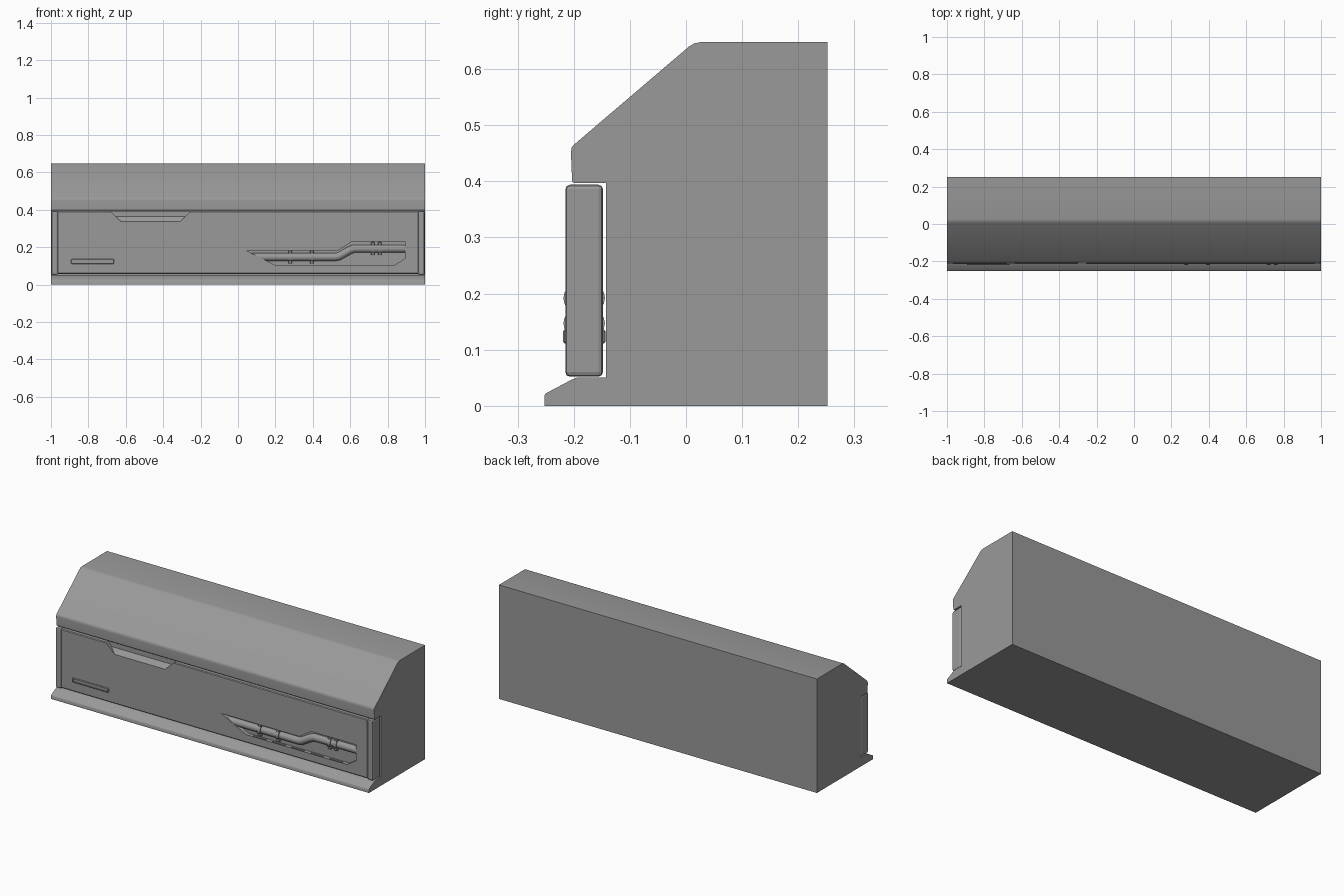
import bpy, bmesh, math
from mathutils import Vector

if "Cube" in bpy.data.objects:
    bpy.data.objects.remove(bpy.data.objects["Cube"])

CY = -0.1815          # mid-plane of the front panel
HALF = 0.032          # half thickness of the panel

# Dark grey paint used on every part
paint = bpy.data.materials.new("dark_grey")
paint.diffuse_color = (0.32, 0.32, 0.32, 1)
paint.use_nodes = True
paint.node_tree.nodes["Principled BSDF"].inputs["Base Color"].default_value = paint.diffuse_color


def finish(name, bm, bevel=0, segs=2):
    bmesh.ops.recalc_face_normals(bm, faces=bm.faces)
    me = bpy.data.meshes.new(name)
    bm.to_mesh(me)
    bm.free()
    me.materials.append(paint)
    ob = bpy.data.objects.new(name, me)
    bpy.context.collection.objects.link(ob)
    if bevel:
        m = ob.modifiers.new("bevel", 'BEVEL')
        m.width, m.segments = bevel, segs
    return ob


def loft(name, a, b, bevel=0, segs=2):
    """Solid between two matching point loops."""
    bm = bmesh.new()
    va = [bm.verts.new(p) for p in a]
    vb = [bm.verts.new(p) for p in b]
    bm.faces.new(va)
    bm.faces.new(vb)
    n = len(a)
    for i in range(n):
        j = (i + 1) % n
        bm.faces.new((va[i], va[j], vb[j], vb[i]))
    return finish(name, bm, bevel, segs)


def box(name, x0, x1, y0, y1, z0, z1, bevel=0, segs=2):
    p = [(x0, z0), (x1, z0), (x1, z1), (x0, z1)]
    return loft(name, [(x, y0, z) for x, z in p], [(x, y1, z) for x, z in p], bevel, segs)


def smooth(ob, angle=35):
    bpy.ops.object.select_all(action='DESELECT')
    bpy.context.view_layer.objects.active = ob
    ob.select_set(True)
    bpy.ops.object.shade_smooth_by_angle(angle=math.radians(angle))


def apply_all(ob):
    bpy.context.view_layer.objects.active = ob
    for m in list(ob.modifiers):
        bpy.ops.object.modifier_apply(modifier=m.name)


def cut(ob, cutter):
    m = ob.modifiers.new("cut", 'BOOLEAN')
    m.operation, m.solver, m.object = 'DIFFERENCE', 'EXACT', cutter
    apply_all(ob)
    bpy.data.objects.remove(cutter)


# Housing: one side profile (y, z) run along x
profile = [(-0.252, 0), (0.252, 0), (0.252, 0.648), (0.025, 0.648), (0.015, 0.646),
           (0.005, 0.64), (-0.2, 0.465), (-0.204, 0.46), (-0.205, 0.45), (-0.203, 0.4),
           (-0.2, 0.397), (-0.143, 0.397), (-0.143, 0.05), (-0.195, 0.05),
           (-0.203, 0.047), (-0.25, 0.022), (-0.252, 0.019)]
body = loft("housing", [(-1, y, z) for y, z in profile], [(1, y, z) for y, z in profile])
smooth(body)

# Front panel with recesses on both faces
panel = box("front_panel", -0.966, 0.966, CY - HALF, CY + HALF, 0.058, 0.392, 0.004, 1)
apply_all(panel)
vent = [(0.045, 0.182), (0.535, 0.182), (0.61, 0.23), (0.893, 0.23),
        (0.893, 0.14), (0.835, 0.103), (0.2, 0.103)]
grip_out = [(-0.69, 0.4), (-0.245, 0.4), (-0.31, 0.337), (-0.625, 0.337)]
grip_in = [(-0.69, 0.4), (-0.245, 0.4), (-0.274, 0.365), (-0.661, 0.365)]
slot = [(-0.885, 0.116), (-0.67, 0.116), (-0.67, 0.131), (-0.885, 0.131)]
for s in (-1, 1):
    y_face = CY + s * HALF
    for front, back in ((vent, vent), (grip_out, grip_in)):
        cut(panel, loft("cutter", [(x, y_face + s * 0.001, z) for x, z in front],
                        [(x, y_face - s * 0.022, z) for x, z in back]))
    # small drain slots along the vent floor
    for i in range(5):
        x = 0.24 + i * 0.12
        y0, y1 = sorted((CY + s * 0.014, CY + s * 0.027))
        cut(panel, box("cutter", x, x + 0.08, y0, y1, 0.096, 0.106))

# End caps
for s, side in ((-1, "left"), (1, "right")):
    x0, x1 = sorted((s * 0.963, s * 0.998))
    box(side + "_end_cap", x0, x1, CY - 0.0335, CY + 0.0335, 0.052, 0.394, 0.008, 2)


def ring_sweep(name, path, r, y, sides=16):
    """Tube along an (x, z) path at depth y."""
    bm = bmesh.new()
    pts = [Vector((x, y, z)) for x, z in path]
    loops = []
    for i, p in enumerate(pts):
        d0 = (p - pts[i - 1]).normalized() if i else (pts[1] - p).normalized()
        d1 = (pts[i + 1] - p).normalized() if i < len(pts) - 1 else d0
        t = (d0 + d1).normalized()
        up = Vector((-t.z, 0, t.x)) / max(0.7, t.dot(d0))
        loops.append([bm.verts.new(p + up * r * math.cos(a) + Vector((0, r * math.sin(a), 0)))
                      for a in (2 * math.pi * k / sides for k in range(sides))])
    for a, b in zip(loops, loops[1:]):
        for k in range(sides):
            j = (k + 1) % sides
            bm.faces.new((a[k], a[j], b[j], b[k]))
    bm.faces.new(loops[0])
    bm.faces.new(loops[-1])
    ob = finish(name, bm)
    smooth(ob)
    return ob


# Pipe, clamps and slot rim, repeated on both faces
pipe_path = [(0.075, 0.147), (0.52, 0.147), (0.54, 0.151), (0.6, 0.185),
             (0.62, 0.192), (0.894, 0.192)]
for s, face in ((-1, "front"), (1, "back")):
    yp = CY + s * 0.0105
    ring_sweep(face + "_pipe", pipe_path, 0.021, yp)
    for x, z in ((0.28, 0.147), (0.395, 0.147), (0.72, 0.192), (0.758, 0.192)):
        ring_sweep(face + "_clamp", [(x - 0.01, z), (x + 0.01, z)], 0.0265, yp)
        box(face + "_clamp_foot", x - 0.009, x + 0.009,
            *sorted((CY + s * 0.008, CY + s * 0.026)), z - 0.035, z + 0.035, 0.002, 1)
    # slot: raised rim around a shallow centre
    y0, y1 = sorted((CY + s * 0.025, CY + s * 0.038))
    rim = box(face + "_slot_rim", -0.893, -0.663, y0, y1, 0.111, 0.136, 0.003, 1)
    apply_all(rim)
    cut(rim, loft("cutter", [(x, CY + s * 0.05, z) for x, z in slot],
                  [(x, CY + s * 0.033, z) for x, z in slot]))
